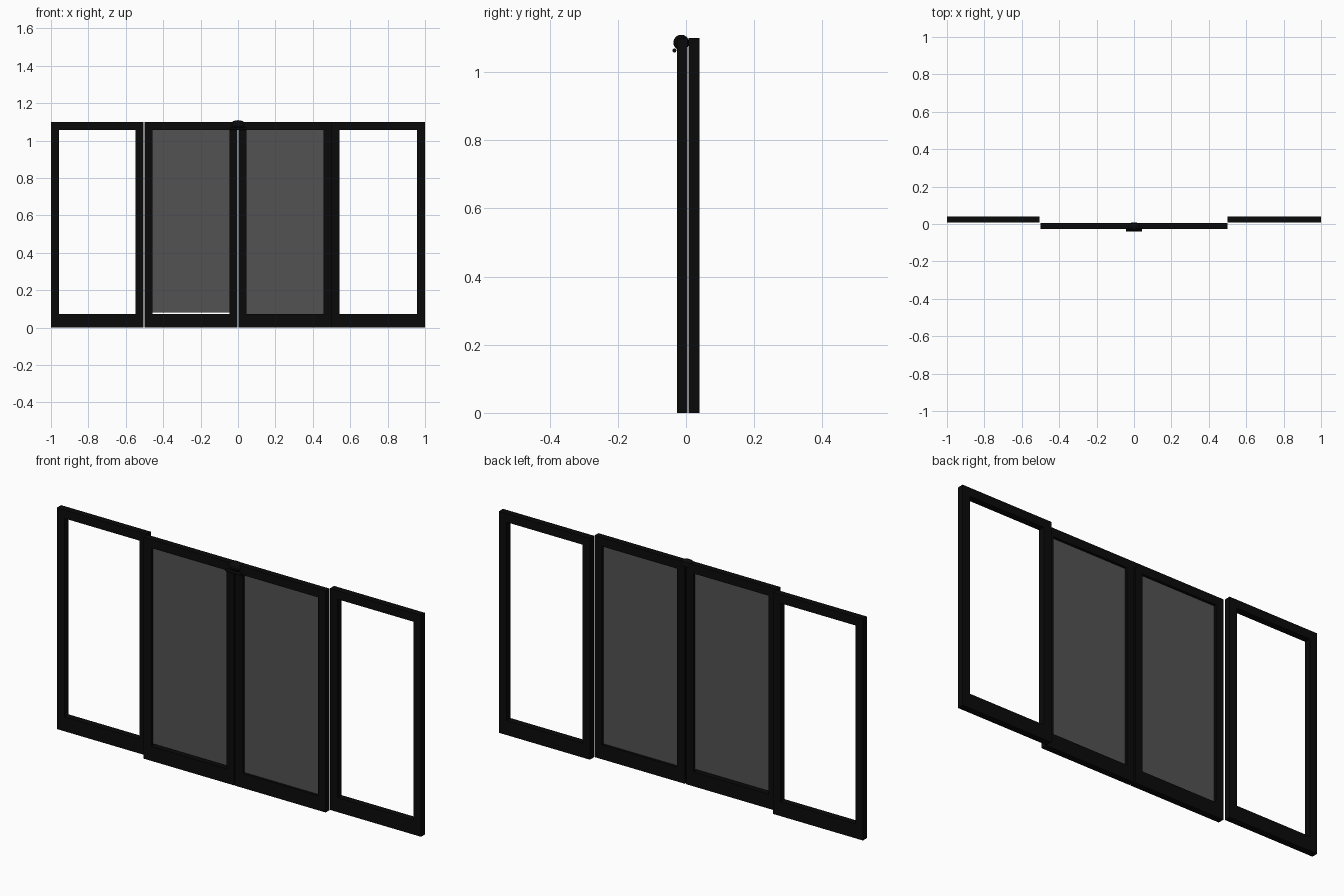
import bpy, math

if "Cube" in bpy.data.objects:
    bpy.data.objects.remove(bpy.data.objects["Cube"])

HEIGHT = 1.1
STILE, TOP_RAIL, BOTTOM_RAIL = 0.042, 0.043, 0.072


def material(name, rgb):
    m = bpy.data.materials.new(name)
    m.diffuse_color = (*rgb, 1)
    m.use_nodes = True
    m.node_tree.nodes["Principled BSDF"].inputs["Base Color"].default_value = m.diffuse_color
    return m


black = material("black_metal", (0.003, 0.003, 0.003))
grey = material("grey_glass", (0.085, 0.085, 0.085))


def mesh_object(name, verts, faces, mat):
    me = bpy.data.meshes.new(name)
    me.from_pydata(verts, [], faces)
    me.materials.append(mat)
    ob = bpy.data.objects.new(name, me)
    bpy.context.collection.objects.link(ob)
    return ob


def frame(name, x0, x1, y0, y1):
    """Rectangular door frame: front and back rings joined by walls."""
    outer = [(x0, 0), (x1, 0), (x1, HEIGHT), (x0, HEIGHT)]
    a, b, c, d = x0 + STILE, x1 - STILE, BOTTOM_RAIL, HEIGHT - TOP_RAIL
    inner = [(a, c), (b, c), (b, d), (a, d)]
    verts = [(x, y, z) for y in (y0, y1) for x, z in outer + inner]
    faces = []
    for i in range(4):
        j = (i + 1) % 4
        faces += [(i, j, j + 4, i + 4),
                  (j + 8, i + 8, i + 12, j + 12),
                  (j, i, i + 8, j + 8),
                  (i + 4, j + 4, j + 12, i + 12)]
    mesh_object(name, verts, faces, black)


def box(name, x0, x1, y0, y1, z0, z1, mat):
    verts = [(x, y, z) for x in (x0, x1) for y in (y0, y1) for z in (z0, z1)]
    faces = [(0, 1, 3, 2), (4, 6, 7, 5), (0, 4, 5, 1),
             (2, 3, 7, 6), (0, 2, 6, 4), (1, 5, 7, 3)]
    mesh_object(name, verts, faces, mat)


# Fixed outer frames on the rear track
frame("outer_frame_left", -1.0, -0.506, 0.008, 0.04)
frame("outer_frame_right", 0.5, 1.0, 0.008, 0.04)

# Sliding inner doors on the front track, with glass
frame("inner_frame_left", -0.5, -0.003, -0.026, 0.005)
frame("inner_frame_right", 0.003, 0.5, -0.026, 0.005)
box("glass_left", -0.459, -0.043, -0.013, -0.008, 0.08, 1.058, grey)
box("glass_right", 0.043, 0.459, -0.013, -0.008, 0.07, 1.058, grey)

# Latch at the top where the doors meet: rounded body and lower grip bar
bpy.ops.mesh.primitive_uv_sphere_add(segments=24, ring_count=12, radius=1,
                                     location=(0, -0.014, 1.086))
latch = bpy.context.object
latch.name = "latch_body"
latch.scale = (0.04, 0.023, 0.023)
latch.data.materials.append(black)
bpy.ops.object.shade_smooth_by_angle(angle=math.radians(40))

bpy.ops.mesh.primitive_cylinder_add(vertices=12, radius=0.006, depth=0.086,
                                    location=(0, -0.034, 1.063),
                                    rotation=(0, math.pi / 2, 0))
grip = bpy.context.object
grip.name = "latch_grip"
grip.data.materials.append(black)
bpy.ops.object.shade_smooth_by_angle(angle=math.radians(40))
